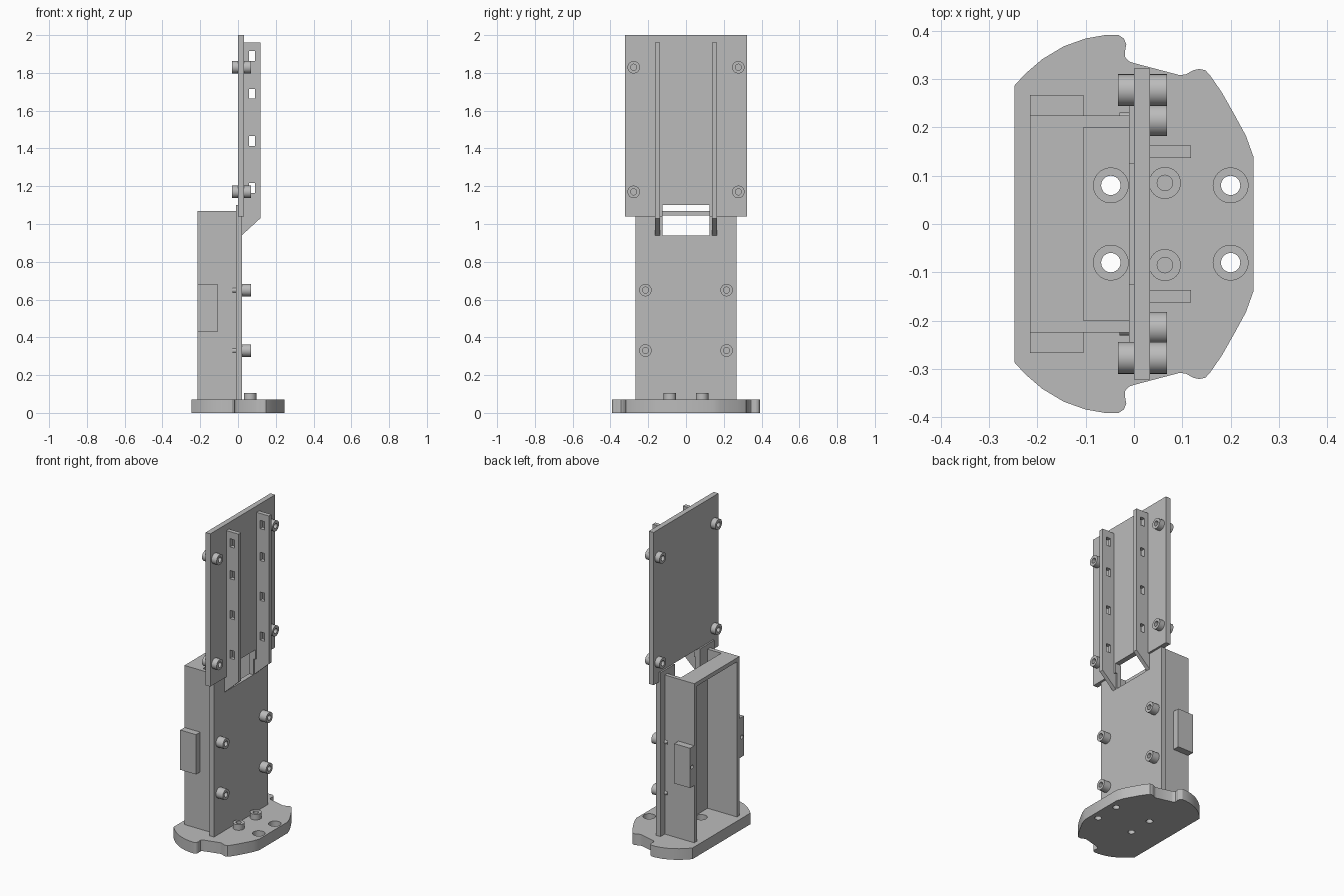
import bpy, bmesh, math
from mathutils import Vector, Matrix

cube = bpy.data.objects.get("Cube")
if cube:
    bpy.data.objects.remove(cube, do_unlink=True)

grey = bpy.data.materials.new("plain_grey")
grey.use_nodes = True
GREY = (0.5, 0.5, 0.5, 1)
grey.diffuse_color = GREY
grey.node_tree.nodes["Principled BSDF"].inputs["Base Color"].default_value = GREY


def finish(name, bm, smooth=False):
    bmesh.ops.recalc_face_normals(bm, faces=bm.faces)
    mesh = bpy.data.meshes.new(name)
    bm.to_mesh(mesh)
    bm.free()
    mesh.materials.append(grey)
    ob = bpy.data.objects.new(name, mesh)
    bpy.context.collection.objects.link(ob)
    if smooth:
        shade(ob)
    return ob


def activate(ob):
    bpy.ops.object.select_all(action='DESELECT')
    ob.select_set(True)
    bpy.context.view_layer.objects.active = ob


def shade(ob):
    activate(ob)
    bpy.ops.object.shade_smooth_by_angle(angle=math.radians(30))


def prism(name, outline, axis, lo, hi):
    """Extrude a 2D outline along x, y or z from lo to hi."""
    place = {'x': lambda a, b: (lo, a, b),
             'y': lambda a, b: (a, lo, b),
             'z': lambda a, b: (a, b, lo)}[axis]
    bm = bmesh.new()
    face = bm.faces.new([bm.verts.new(place(a, b)) for a, b in outline])
    new = bmesh.ops.extrude_face_region(bm, geom=[face])['geom']
    step = Vector([(hi - lo) * (axis == c) for c in 'xyz'])
    bmesh.ops.translate(bm, vec=step, verts=[v for v in new if isinstance(v, bmesh.types.BMVert)])
    return finish(name, bm)


def box(name, x, y, z):
    return prism(name, [(x[0], y[0]), (x[1], y[0]), (x[1], y[1]), (x[0], y[1])], 'z', *z)


def lathe(name, profile, centre, direction):
    """Spin a (radius, height) profile and point it along a direction."""
    bm = bmesh.new()
    verts = [bm.verts.new((r, 0, h)) for r, h in profile]
    edges = [bm.edges.new(p) for p in zip(verts, verts[1:])]
    bmesh.ops.spin(bm, geom=verts + edges, cent=(0, 0, 0), axis=(0, 0, 1),
                   angle=math.tau, steps=32)
    bmesh.ops.remove_doubles(bm, verts=bm.verts, dist=1e-5)
    turn = Vector((0, 0, 1)).rotation_difference(Vector(direction)).to_matrix().to_4x4()
    bm.transform(Matrix.Translation(centre) @ turn)
    return finish(name, bm, True)


def rod(name, radius, length, centre, direction):
    return lathe(name, [(0, 0), (radius, 0), (radius, length), (0, length)], centre, direction)


def socket_screw(name, length, centre, direction):
    r, s, floor = 0.033, 0.016, length - 0.022
    lathe(name, [(0, 0), (r, 0), (r, length), (s, length), (s, floor), (0, floor)],
          centre, direction)


def cut(ob, cutters):
    for c in cutters:
        c.hide_render = True
        m = ob.modifiers.new("hole", 'BOOLEAN')
        m.operation, m.solver, m.object = 'DIFFERENCE', 'EXACT', c
        activate(ob)
        bpy.ops.object.modifier_apply(modifier=m.name)
        bpy.data.objects.remove(c, do_unlink=True)


# Base plate with mirrored outline
half = [(0.247, 0.14), (0.232, 0.182), (0.207, 0.228), (0.182, 0.272), (0.158, 0.307),
        (0.148, 0.318), (0.135, 0.321), (0.122, 0.318), (0.108, 0.31), (0.095, 0.308),
        (0, 0.333), (-0.011, 0.337), (-0.018, 0.345), (-0.019, 0.355), (-0.016, 0.372),
        (-0.021, 0.384), (-0.032, 0.391), (-0.06, 0.391), (-0.1, 0.384), (-0.145, 0.368),
        (-0.19, 0.341), (-0.225, 0.311), (-0.247, 0.287)]
base = prism("base_plate", half + [(x, -y) for x, y in reversed(half)], 'z', 0, 0.07)
holes = []
for x in (-0.048, 0.2):
    for y in (-0.08, 0.08):
        holes.append(rod("through_hole", 0.02, 0.2, (x, y, -0.05), (0, 0, 1)))
        holes.append(rod("counterbore", 0.036, 0.1, (x, y, 0.035), (0, 0, 1)))
cut(base, holes)
shade(base)

# Lower and upper mounting plates, each notched in the middle


def notched(name, w, bottom, top, n_lo, n_hi, x):
    n = 0.125
    if n_hi >= top:
        pts = [(-w, bottom), (w, bottom), (w, top), (n, top), (n, n_lo),
               (-n, n_lo), (-n, top), (-w, top)]
    else:
        pts = [(-w, bottom), (-n, bottom), (-n, n_hi), (n, n_hi), (n, bottom),
               (w, bottom), (w, top), (-w, top)]
    return prism(name, pts, 'x', *x)


notched("lower_plate", 0.267, 0.07, 1.1, 0.94, 1.1, (-0.01, 0.02))
notched("upper_plate", 0.322, 1.04, 2.0, 1.04, 1.1, (0, 0.033))

# Housing top bar
box("housing_top", (-0.215, -0.105), (-0.2, 0.2), (1.045, 1.07))

for s, side in ((1, "back"), (-1, "front")):
    # Housing walls and side tabs with a blind hole
    box(side + "_housing_wall", (-0.215, -0.01), sorted((s * 0.2, s * 0.225)), (0.07, 1.07))
    tab = box(side + "_side_tab", (-0.215, -0.105), sorted((s * 0.225, s * 0.267)), (0.43, 0.68))
    cut(tab, [rod("tab_hole", 0.012, 0.08, (-0.245, s * 0.247, 0.555), (1, 0, 0))])

    # Slotted rib with a sloped foot
    rib = prism(side + "_rib", [(0.02, 0.94), (0.118, 1.03), (0.118, 1.96), (0.02, 1.96)],
                'y', s * 0.15 - 0.013, s * 0.15 + 0.013)
    cut(rib, [box("slot", (0.058, 0.09), sorted((s * 0.1, s * 0.2)), (z - 0.026, z + 0.026))
              for z in (1.19, 1.44, 1.69, 1.89)])

    # Screws in the plates and the base
    for z in (0.33, 0.65):
        socket_screw(side + "_lower_screw", 0.048, (0.02, s * 0.215, z), (1, 0, 0))
        rod(side + "_screw_tip", 0.014, 0.03, (0, s * 0.217, z), (-1, 0, 0))
    for z in (1.17, 1.83):
        socket_screw(side + "_upper_screw", 0.035, (0.033, s * 0.277, z), (1, 0, 0))
        socket_screw(side + "_upper_nut", 0.033, (0, s * 0.277, z), (-1, 0, 0))
    socket_screw(side + "_base_screw", 0.035, (0.064, s * 0.085, 0.07), (0, 0, 1))
